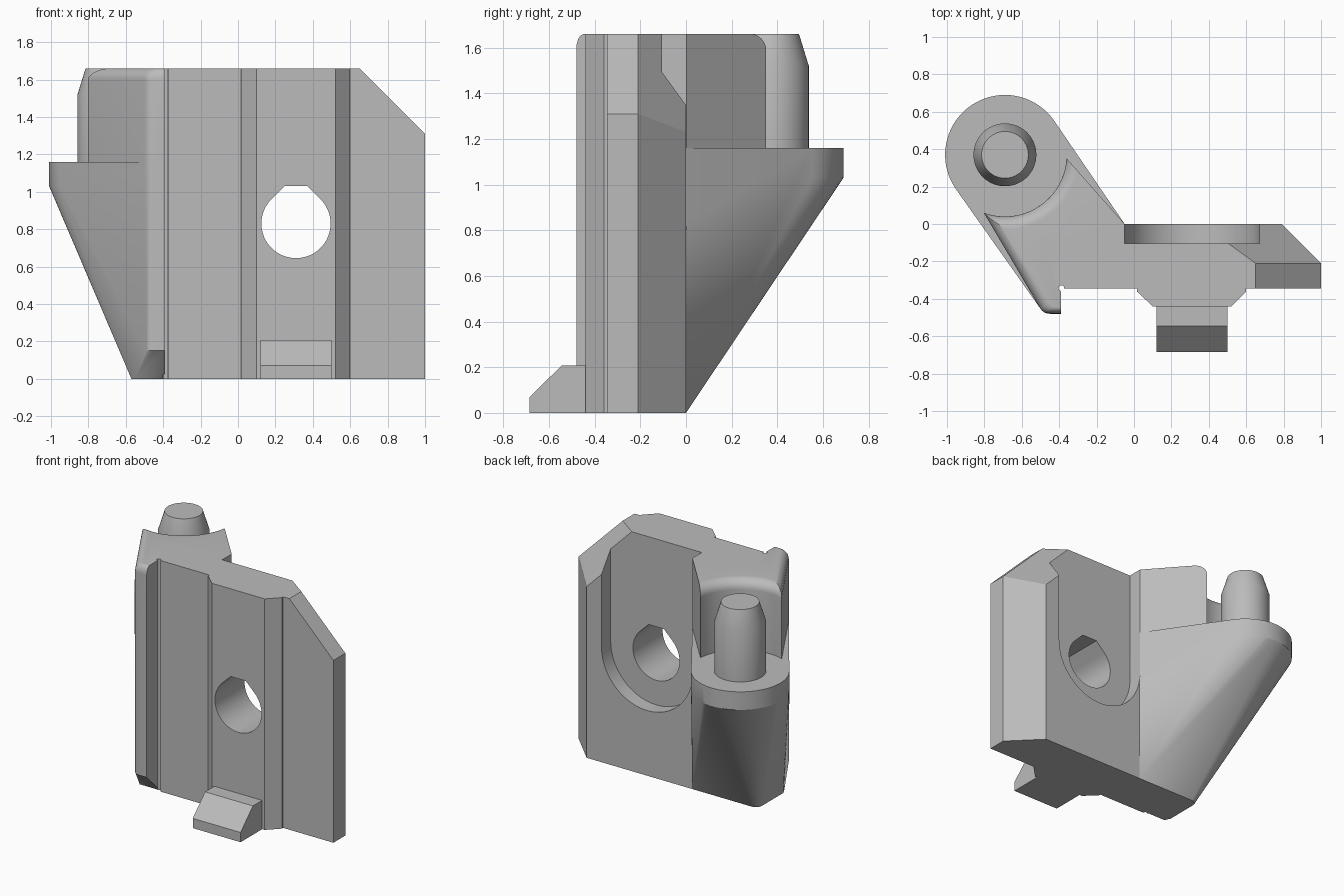
import bpy, bmesh
from math import sin, cos, pi, radians
from mathutils import Vector

old = bpy.data.objects.get("Cube")
if old:
    bpy.data.objects.remove(old, do_unlink=True)

grey = bpy.data.materials.new("plain grey")
grey.use_nodes = True
GREY = (0.5, 0.5, 0.5, 1)
grey.diffuse_color = GREY
grey.node_tree.nodes["Principled BSDF"].inputs["Base Color"].default_value = GREY

TOP, SEAT = 1.66, 1.16
PX, PY = -0.69, 0.37          # pin axis


def finish(name, bm):
    bmesh.ops.recalc_face_normals(bm, faces=bm.faces)
    me = bpy.data.meshes.new(name)
    bm.to_mesh(me)
    bm.free()
    me.materials.append(grey)
    ob = bpy.data.objects.new(name, me)
    bpy.context.collection.objects.link(ob)
    return ob


def prism(name, pts, axis, lo, hi, cuts=()):
    """Extrude a 2D outline along an axis, then slice it with planes."""
    bm = bmesh.new()
    place = {"x": lambda a, b: (lo, a, b), "y": lambda a, b: (a, lo, b),
             "z": lambda a, b: (a, b, lo)}[axis]
    face = bm.faces.new([bm.verts.new(place(*p)) for p in pts])
    ext = bmesh.ops.extrude_face_region(bm, geom=[face])["geom"]
    move = Vector([hi - lo if axis == k else 0 for k in "xyz"])
    bmesh.ops.translate(bm, vec=move, verts=[v for v in ext if isinstance(v, bmesh.types.BMVert)])
    for point, normal in cuts:
        geom = bm.verts[:] + bm.edges[:] + bm.faces[:]
        res = bmesh.ops.bisect_plane(bm, geom=geom, plane_co=point, plane_no=normal, clear_outer=True)
        edges = [e for e in res["geom_cut"] if isinstance(e, bmesh.types.BMEdge)]
        bmesh.ops.edgenet_fill(bm, edges=edges)
    return finish(name, bm)


def hull(name, pts):
    bm = bmesh.new()
    for p in pts:
        bm.verts.new(p)
    res = bmesh.ops.convex_hull(bm, input=bm.verts[:])
    junk = {g for g in res["geom_interior"] + res["geom_unused"] if isinstance(g, bmesh.types.BMVert)}
    bmesh.ops.delete(bm, geom=list(junk), context="VERTS")
    bmesh.ops.dissolve_limit(bm, angle_limit=radians(0.5), verts=bm.verts[:], edges=bm.edges[:])
    return finish(name, bm)


def lathe(name, profile, seg=64):
    """Turn (radius, z) rings around the pin axis."""
    bm = bmesh.new()
    rings = [[bm.verts.new((x, y, z)) for x, y in circle(PX, PY, r, seg)] for r, z in profile]
    for a, b in zip(rings, rings[1:]):
        for i in range(seg):
            j = (i + 1) % seg
            bm.faces.new((a[i], a[j], b[j], b[i]))
    bm.faces.new(rings[0])
    bm.faces.new(rings[-1])
    return finish(name, bm)


def circle(cx, cy, r, seg=64):
    return [(cx + r * cos(2 * pi * i / seg), cy + r * sin(2 * pi * i / seg)) for i in range(seg)]


def arc(cx, cy, r, start, end, n):
    angles = [radians(start + (end - start) * i / n) for i in range(n + 1)]
    return [(cx + r * cos(a), cy + r * sin(a)) for a in angles]


def combine(target, tool, op):
    mod = target.modifiers.new(op, "BOOLEAN")
    mod.operation, mod.solver, mod.object = op, "EXACT", tool
    bpy.context.view_layer.update()
    deps = bpy.context.evaluated_depsgraph_get()
    me = bpy.data.meshes.new_from_object(target.evaluated_get(deps))
    target.modifiers.clear()
    target.data = me
    bpy.data.objects.remove(tool, do_unlink=True)


# Main plate with raised front rib and cut-off upper corner
outline = [(-0.05, 0), (0.79, 0), (1, -0.21), (1, -0.345), (0.6, -0.345), (0.6, -0.36),
           (0.52, -0.44), (0.1, -0.44), (0.015, -0.36), (0.015, -0.345), (-0.4, -0.345), (-0.48, -0.1)]
bracket = prism("bracket", outline, "z", 0, TOP,
                [((0.65, 0, TOP), (1, 0, 1)), ((0.65, -0.21, TOP), (1, 1.38, 1))])

# Upper arm: left top edge rounded by stacked, shifted outlines
lip = [(-0.39, -0.48)] + arc(-0.45, -0.42, 0.06, 270, 212, 6)
left_end = (-0.862, 0.16)
fixed = [(-0.39, 0.384), (-0.05, 0)]
R = 0.06
pts = [(x, y, SEAT - 0.08) for x, y in lip + [left_end] + fixed]
for k in range(9):
    a = k / 8 * pi / 2
    z, s = TOP - R + R * sin(a), R * (1 - cos(a))
    pts += [(x + 0.84 * s, y + 0.54 * s, z) for x, y in lip[3:] + [left_end]]
    pts += [(x, y, z) for x, y in fixed + [(-0.39, -0.48 + 0.6 * s)]]
arm = hull("upper_arm", pts)

# Round clearance above the seat, flared at its top edge
flare = [(0.33, SEAT), (0.33, TOP - 0.07)]
flare += [(0.40 - 0.07 * cos(k * pi / 16), TOP - 0.07 + 0.07 * sin(k * pi / 16)) for k in range(1, 9)]
combine(arm, lathe("clearance", flare + [(0.40, TOP + 0.1)]), "DIFFERENCE")

# Lower arm: sloping support from the seat disc down to the foot
pts = [(x, y, z) for x, y in circle(PX, PY, 0.32, 72) for z in (1.03, SEAT)]
pts += [(x, y, z) for x, y in lip for z in (0.15, SEAT)]
pts += [(-0.05, 0, 0), (-0.05, 0, SEAT), (-0.39, -0.33, 0), (-0.55, -0.33, 0), (-0.57, -0.29, 0)]
pts += [(x, y, 0) for x, y in arc(-0.52, -0.05, 0.05, 180, 90, 8)]
combine(arm, hull("support", pts), "UNION")
notch = [(-0.39, -0.7), (0.1, -0.7), (0.1, -0.345), (-0.39, -0.345)]
combine(arm, prism("notch", notch, "z", -0.1, 2), "DIFFERENCE")
combine(bracket, arm, "UNION")

# Small relief groove in the inner corner
combine(bracket, prism("groove", circle(-0.388, -0.343, 0.015, 16), "z", -0.1, 2), "DIFFERENCE")

# U-shaped pocket in the back, open at the top
HX, HZ = 0.31, 0.83
pocket = arc(HX, HZ, 0.362, 180, 360, 40) + [(HX + 0.362, 2), (HX - 0.362, 2)]
combine(bracket, prism("pocket", pocket, "y", -0.105, 0.2), "DIFFERENCE")

# Through hole with a flattened peak
hole = arc(HX, HZ, 0.185, 135, 405, 48) + [(HX + 0.06, 1.03), (HX - 0.06, 1.03)]
combine(bracket, prism("hole", hole, "y", -0.7, 0.2), "DIFFERENCE")

# Front foot tab
tab = [(-0.685, 0), (-0.685, 0.07), (-0.545, 0.207), (-0.42, 0.207), (-0.42, 0)]
foot_tab = prism("foot_tab", tab, "x", 0.12, 0.5)

# Locating pin with tapered tip
pin = lathe("locating_pin", [(0.168, SEAT - 0.02), (0.168, 1.52), (0.125, TOP)])

for ob in (bracket, foot_tab, pin):
    bpy.ops.object.select_all(action="DESELECT")
    ob.select_set(True)
    bpy.context.view_layer.objects.active = ob
    bpy.ops.object.shade_smooth_by_angle(angle=radians(25))
